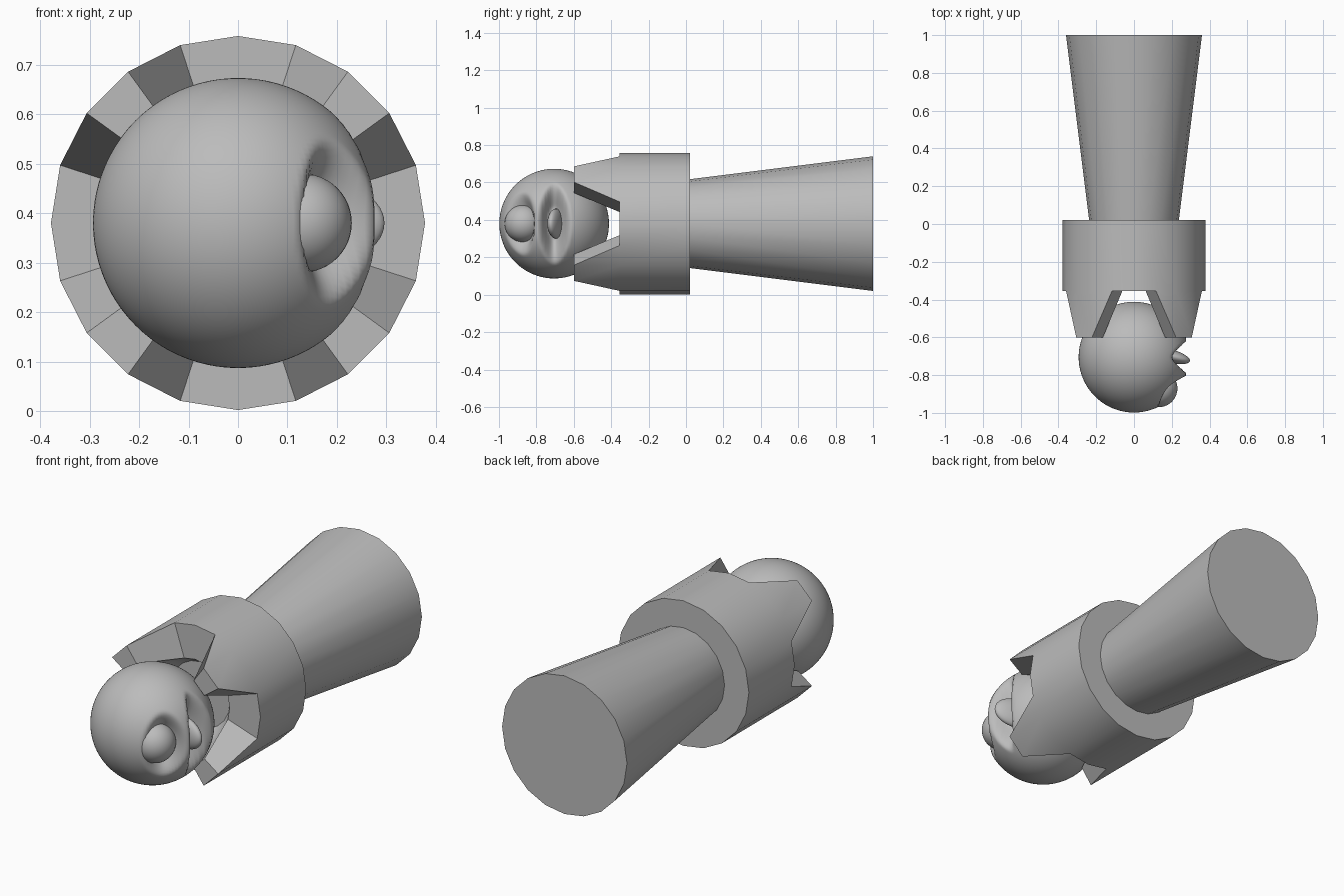
import bpy, bmesh, math
from mathutils import Vector, Matrix

cube = bpy.data.objects.get("Cube")
if cube:
    bpy.data.objects.remove(cube, do_unlink=True)

AXIS_Z = 0.38
SIDES = 20

grey = bpy.data.materials.new("plain_grey")
grey.use_nodes = True
grey.diffuse_color = (0.5, 0.5, 0.5, 1)
grey.node_tree.nodes["Principled BSDF"].inputs["Base Color"].default_value = (0.5, 0.5, 0.5, 1)


def finish(name, bm, angle):
    bmesh.ops.recalc_face_normals(bm, faces=bm.faces)
    mesh = bpy.data.meshes.new(name)
    bm.to_mesh(mesh)
    bm.free()
    mesh.materials.append(grey)
    obj = bpy.data.objects.new(name, mesh)
    bpy.context.collection.objects.link(obj)
    bpy.ops.object.select_all(action="DESELECT")
    obj.select_set(True)
    bpy.context.view_layer.objects.active = obj
    bpy.ops.object.shade_smooth_by_angle(angle=math.radians(angle))
    return obj


def loft(name, rings):
    """Skin rings along y; each ring maps a side index to (radius, y)."""
    bm = bmesh.new()
    loops = []
    for ring in rings:
        loop = []
        for k in range(SIDES):
            r, y = ring(k)
            a = math.tau * k / SIDES
            loop.append(bm.verts.new((r * math.sin(a), y, AXIS_Z + r * math.cos(a))))
        loops.append(loop)
    for a, b in zip(loops, loops[1:]):
        for k in range(SIDES):
            n = (k + 1) % SIDES
            bm.faces.new((a[k], a[n], b[n], b[k]))
    bm.faces.new(loops[0])
    bm.faces.new(loops[-1])
    bmesh.ops.remove_doubles(bm, verts=bm.verts, dist=0.0005)
    return finish(name, bm, 30)


def level(r, y):
    return lambda k: (r, y)


def claws(tip_r, base_r):
    # Four claws, each one facet wide at its tip
    return lambda k: (tip_r, -0.6) if k % 5 in (2, 3) else (base_r, -0.355)


# Flared handle
loft("handle", [level(0.235, 0.0), level(0.36, 1.0)])

# Collar with four claws and a shallow socket
loft("clawed_collar", [
    level(0.378, 0.022), level(0.378, -0.355),
    claws(0.378, 0.378), claws(0.28, 0.2),
    level(0.2, -0.355), level(0.17, -0.31),
])

# Head: ball with two hollows pressed into its left side
CENTRE = Vector((0, -0.705, AXIS_Z))
RADIUS = 0.293
# azimuth, half width, half height (degrees), depth
HOLLOWS = [(-42, 23, 36, 0.075), (0, 18, 49, 0.105)]


def smooth(t):
    t = max(0.0, min(1.0, t))
    return t * t * (3 - 2 * t)


bm = bmesh.new()
bmesh.ops.create_uvsphere(bm, u_segments=128, v_segments=80, radius=RADIUS)
for v in bm.verts:
    az = math.degrees(math.atan2(v.co.y, v.co.x))
    el = math.degrees(math.asin(max(-1, min(1, v.co.z / RADIUS))))
    dent = 0
    for mid, wide, high, depth in HOLLOWS:
        d = math.hypot((az - mid) / wide, el / high)
        dent = max(dent, depth * smooth((1 - d) / 0.5))
    v.co = CENTRE + v.co * (1 - dent / RADIUS)
finish("head", bm, 80)


def ball(name, centre, radii, turn=0):
    bm = bmesh.new()
    bmesh.ops.create_uvsphere(bm, u_segments=40, v_segments=24, radius=1)
    bm.transform(Matrix.Translation(centre) @ Matrix.Rotation(math.radians(turn), 4, "Z")
                 @ Matrix.Diagonal((*radii, 1)))
    finish(name, bm, 80)


# Eye in the front hollow, pointed nub in the other
ball("eye", (0.13, -0.87, AXIS_Z), (0.1, 0.1, 0.1))
ball("nub", (0.18, -0.695, AXIS_Z), (0.12, 0.036, 0.08), -15)
